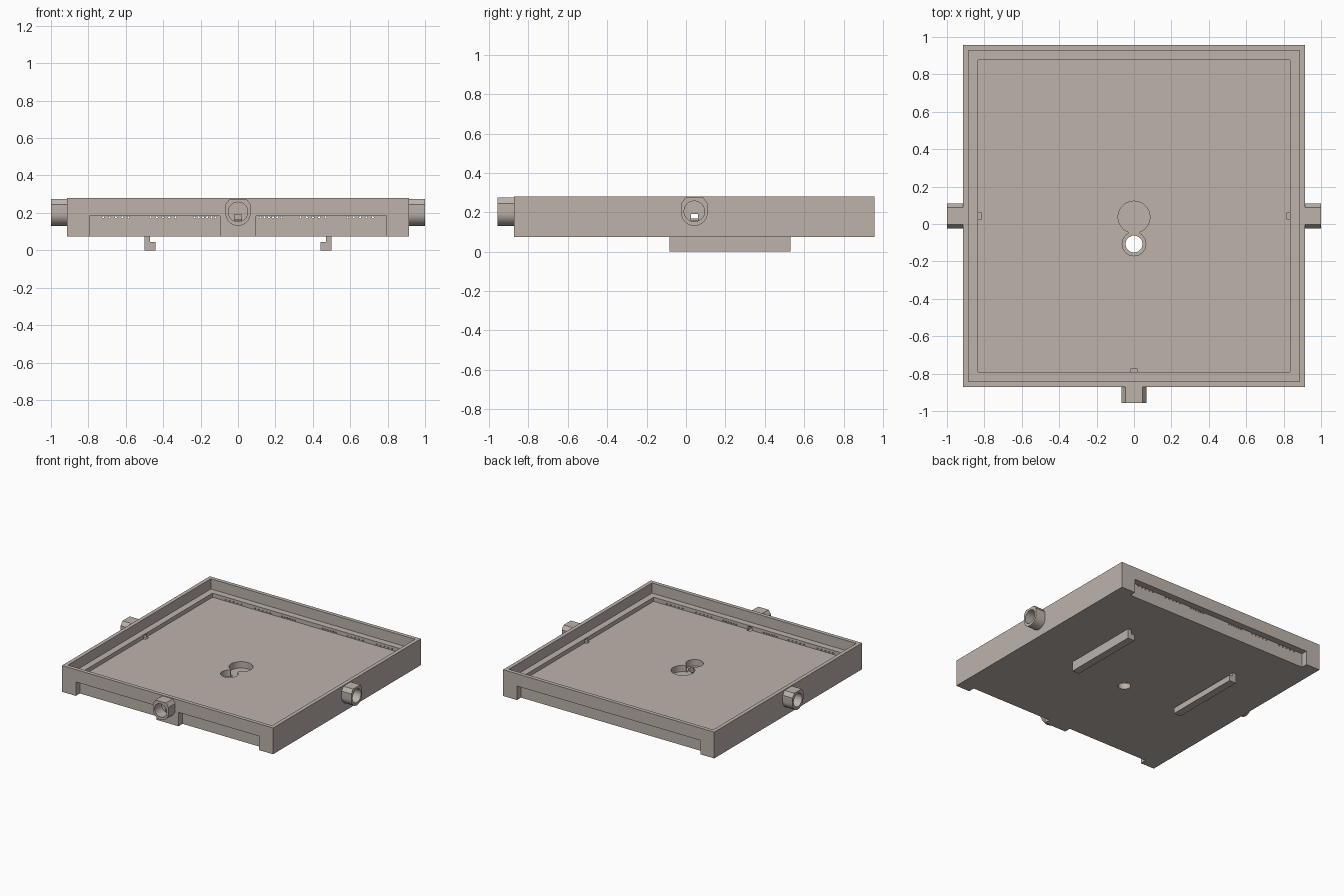
import bpy, bmesh, math
from mathutils import Matrix, Vector

cube = bpy.data.objects.get("Cube")
if cube:
    bpy.data.objects.remove(cube, do_unlink=True)

CY = 0.0425                 # centre of the tray in y
HALF = 0.915                # half width of the tray
BOTTOM, TOP = 0.074, 0.28
LEDGE, FLOOR = 0.2, 0.168
BORE_Z = 0.205

mat = bpy.data.materials.new("warm_grey")
mat.use_nodes = True
colour = (0.51, 0.45, 0.41, 1)
mat.diffuse_color = colour
mat.node_tree.nodes["Principled BSDF"].inputs["Base Color"].default_value = colour


def to_object(name, bm):
    bmesh.ops.recalc_face_normals(bm, faces=bm.faces)
    mesh = bpy.data.meshes.new(name)
    bm.to_mesh(mesh)
    bm.free()
    mesh.materials.append(mat)
    obj = bpy.data.objects.new(name, mesh)
    bpy.context.collection.objects.link(obj)
    return obj


def add_prism(bm, pts, start, end):
    """Extrude a 3D outline from start to end offset."""
    face = bm.faces.new([bm.verts.new(Vector(p) + Vector(start)) for p in pts])
    new = bmesh.ops.extrude_face_region(bm, geom=[face])["geom"]
    verts = [v for v in new if isinstance(v, bmesh.types.BMVert)]
    bmesh.ops.translate(bm, verts=verts, vec=Vector(end) - Vector(start))


def box(name, x0, x1, y0, y1, z0, z1):
    bm = bmesh.new()
    pts = [(x0, y0, 0), (x1, y0, 0), (x1, y1, 0), (x0, y1, 0)]
    add_prism(bm, pts, (0, 0, z0), (0, 0, z1))
    return to_object(name, bm)


def square(name, half, z0, z1):
    return box(name, -half, half, CY - half, CY + half, z0, z1)


def disc(name, y, r, z0, z1, n=48):
    bm = bmesh.new()
    angles = [2 * math.pi * i / n for i in range(n)]
    pts = [(r * math.cos(a), y + r * math.sin(a), 0) for a in angles]
    add_prism(bm, pts, (0, 0, z0), (0, 0, z1))
    return to_object(name, bm)


def cut(target, *cutters):
    for cutter in cutters:
        mod = target.modifiers.new("cut", 'BOOLEAN')
        mod.operation, mod.solver, mod.object = 'DIFFERENCE', 'EXACT', cutter
        deps = bpy.context.evaluated_depsgraph_get()
        mesh = bpy.data.meshes.new_from_object(target.evaluated_get(deps))
        target.modifiers.clear()
        target.data = mesh
        bpy.data.objects.remove(cutter, do_unlink=True)


def smooth(obj):
    bpy.ops.object.select_all(action='DESELECT')
    obj.select_set(True)
    bpy.context.view_layer.objects.active = obj
    bpy.ops.object.shade_smooth_by_angle(angle=math.radians(30))


# Tray with a rim, a ledge and a sunken floor
tray = square("tray", HALF, BOTTOM, TOP)
cut(tray, square("rim_cut", HALF - 0.03, LEDGE, 0.4),
    square("floor_cut", HALF - 0.08, FLOOR, 0.3))

# Open recesses under the front and back edges
front, back = CY - HALF, CY + HALF
for x0, x1 in ((-0.795, -0.095), (0.095, 0.795)):
    cut(tray, box("front_recess", x0, x1, front - 0.1, front + 0.05, 0, 0.183))
cut(tray, box("back_recess", -0.795, 0.795, back - 0.05, back + 0.1, 0, 0.183))

# Rows of small holes from the recesses to the floor
bm = bmesh.new()
for first, step, count in ((0.12, 0.0225, 6), (0.335, 0.033, 5), (0.585, 0.034, 5)):
    for side in (-1, 1):
        for i in range(count):
            x = side * (first + step * i)
            ring = [2 * math.pi * k / 8 for k in range(8)]
            pts = [(x + 0.006 * math.cos(a), 0, 0.1762 + 0.006 * math.sin(a)) for a in ring]
            add_prism(bm, pts, (0, front + 0.03, 0), (0, back - 0.03, 0))
cut(tray, to_object("hole_cut", bm))

# Connected round pockets, one with a hole through the bottom
cut(tray, disc("large_pocket", 0.037, 0.085, 0.118, 0.3),
    disc("small_pocket", -0.107, 0.063, 0.118, 0.3),
    disc("drain_hole", -0.107, 0.045, 0, 0.3),
    box("channel", -0.03, 0.03, -0.08, 0, 0.125, 0.3))


def spout_outline():
    """Round underside, flat chamfered top, in x and z."""
    n, r, mid = 20, 0.067, 0.198
    pts = []
    for i in range(n + 1):
        a = math.pi + math.pi * i / n
        pts.append((r * math.cos(a), 0, mid + r * math.sin(a)))
    return pts + [(r, 0, 0.245), (0.045, 0, 0.275), (-0.045, 0, 0.275), (-r, 0, 0.245)]


# Three spouts, each with a bore and a slot through the wall
for name, turn in (("front_spout", 0), ("left_spout", 90), ("right_spout", -90)):
    place = Matrix.Translation((0, CY, 0)) @ Matrix.Rotation(math.radians(turn), 4, 'Z')
    bm = bmesh.new()
    add_prism(bm, spout_outline(), (0, -1, 0), (0, -HALF, 0))
    spout = to_object(name, bm)
    bm = bmesh.new()
    ring = [2 * math.pi * k / 40 for k in range(40)]
    pts = [(0.052 * math.cos(a), 0, BORE_Z + 0.052 * math.sin(a)) for a in ring]
    add_prism(bm, pts, (0, -1.1, 0), (0, -0.8, 0))
    cut(spout, to_object("bore", bm))
    spout.data.transform(place)
    smooth(spout)
    slot = box("slot", -0.018, 0.018, -1, -0.818, 0.158, 0.192)
    slot.data.transform(place)
    cut(tray, slot)
smooth(tray)

# Hooked rails under the tray, feet turned inwards
for name, side in (("left_rail", 1), ("right_rail", -1)):
    bm = bmesh.new()
    shape = [(0.5, 0), (0.44, 0), (0.44, 0.045), (0.47, 0.045), (0.47, BOTTOM), (0.5, BOTTOM)]
    add_prism(bm, [(side * x, 0, z) for x, z in shape], (0, -0.083, 0), (0, 0.53, 0))
    to_object(name, bm)
